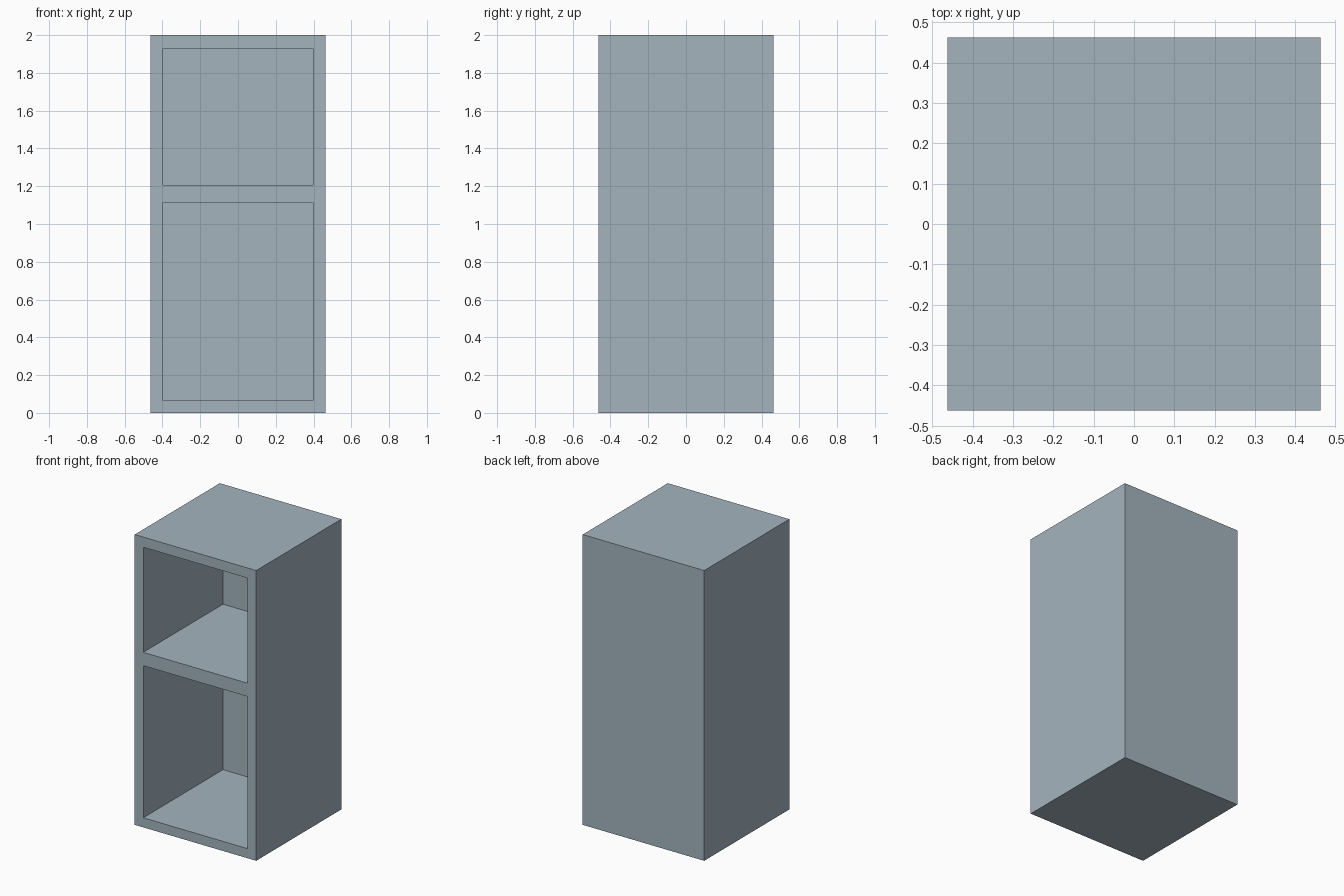
import bpy

if "Cube" in bpy.data.objects:
    bpy.data.objects.remove(bpy.data.objects["Cube"])

HALF = 0.463      # outer half width and half depth
INNER = 0.398     # inner half width
BACK = 0.405      # inside face of the back wall
HEIGHT = 2.0


def box(name, x0, x1, y0, y1, z0, z1):
    bpy.ops.mesh.primitive_cube_add(size=1)
    ob = bpy.context.object
    ob.name = name
    for v in ob.data.vertices:
        v.co = (x1 if v.co.x > 0 else x0,
                y1 if v.co.y > 0 else y0,
                z1 if v.co.z > 0 else z0)
    return ob


# Cabinet body in blue-grey paint
cabinet = box("cabinet_body", -HALF, HALF, -HALF, HALF, 0, HEIGHT)
paint = bpy.data.materials.new("blue_grey_paint")
paint.diffuse_color = (0.374, 0.455, 0.515, 1)
paint.use_nodes = True
paint.node_tree.nodes["Principled BSDF"].inputs["Base Color"].default_value = paint.diffuse_color
cabinet.data.materials.append(paint)

# Lower and upper compartments, hollowed from the front
for name, z0, z1 in (("lower_compartment", 0.066, 1.114),
                     ("upper_compartment", 1.206, 1.930)):
    cutter = box(name, -INNER, INNER, -HALF - 0.2, BACK, z0, z1)
    cutter.data.materials.append(paint)
    cutter.hide_render = True
    mod = cabinet.modifiers.new(name, 'BOOLEAN')
    mod.operation = 'DIFFERENCE'
    mod.solver = 'EXACT'
    mod.object = cutter
    bpy.context.view_layer.objects.active = cabinet
    bpy.ops.object.modifier_apply(modifier=name)
    bpy.data.objects.remove(cutter)
